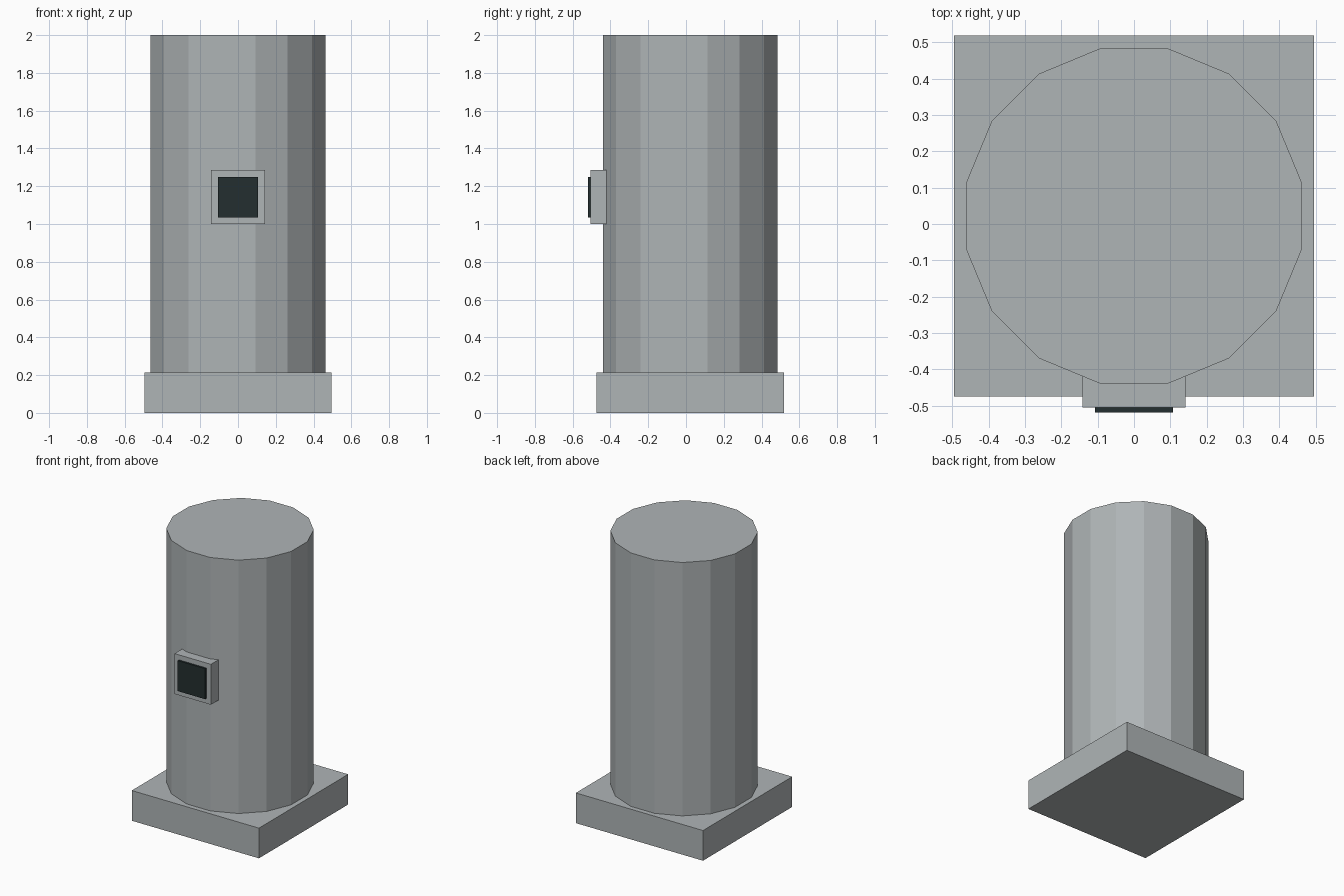
import bpy
import math

if "Cube" in bpy.data.objects:
    bpy.data.objects.remove(bpy.data.objects["Cube"])


def material(name, color):
    mat = bpy.data.materials.new(name)
    mat.diffuse_color = (*color, 1.0)
    mat.use_nodes = True
    mat.node_tree.nodes["Principled BSDF"].inputs["Base Color"].default_value = mat.diffuse_color
    return mat


grey = material("concrete grey", (0.43, 0.46, 0.47))
dark = material("dark glass", (0.017, 0.028, 0.029))


def box(name, mat, x, y, z):
    """Box from (min, max) extents on each axis."""
    bpy.ops.mesh.primitive_cube_add(size=1)
    obj = bpy.context.object
    obj.name = name
    for v in obj.data.vertices:
        v.co = [lo + (c + 0.5) * (hi - lo) for c, (lo, hi) in zip(v.co, (x, y, z))]
    obj.data.materials.append(mat)
    return obj


CENTRE_Y = 0.022
BASE_TOP = 0.213

# Square plinth
box("base", grey, (-0.496, 0.496), (CENTRE_Y - 0.497, CENTRE_Y + 0.497), (0, BASE_TOP))

# Sixteen-sided column with a flat facing the front
bpy.ops.mesh.primitive_cylinder_add(vertices=16, radius=0.471, depth=2 - BASE_TOP,
                                    location=(0, CENTRE_Y, (2 + BASE_TOP) / 2),
                                    rotation=(0, 0, math.pi / 16))
column = bpy.context.object
column.name = "column"
column.data.materials.append(grey)

# Panel housing and its dark screen
box("panel_housing", grey, (-0.142, 0.142), (-0.505, -0.42), (1.0, 1.285))
box("panel_screen", dark, (-0.107, 0.107), (-0.519, -0.505), (1.035, 1.25))
